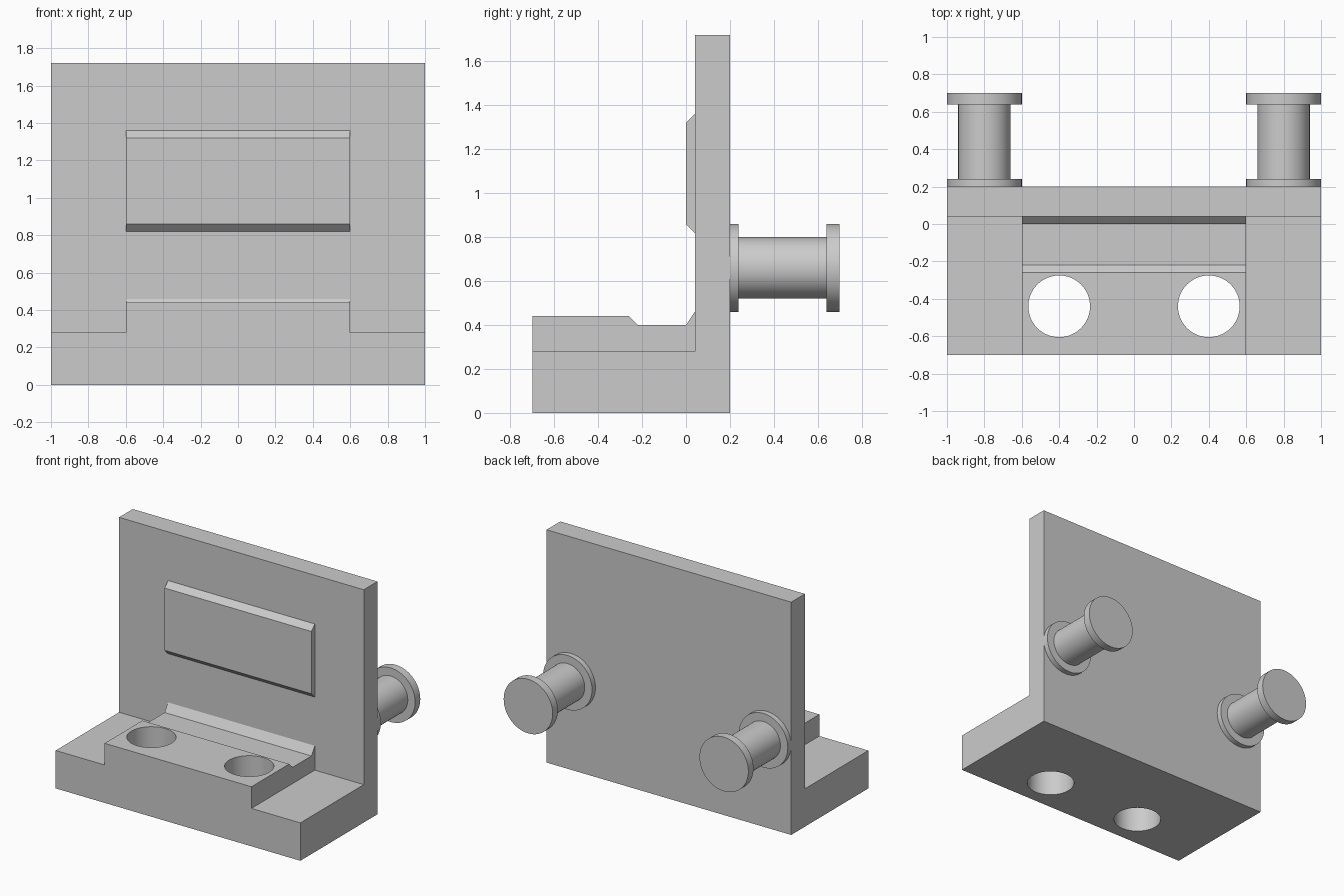
import bpy, bmesh, math
from mathutils import Matrix, Vector

if "Cube" in bpy.data.objects:
    bpy.data.objects.remove(bpy.data.objects["Cube"], do_unlink=True)

grey = bpy.data.materials.new("plain_grey")
grey.use_nodes = True
COLOUR = (0.6, 0.6, 0.6, 1)
grey.diffuse_color = COLOUR
grey.node_tree.nodes["Principled BSDF"].inputs["Base Color"].default_value = COLOUR


def finish(name, bm):
    bmesh.ops.recalc_face_normals(bm, faces=bm.faces[:])
    mesh = bpy.data.meshes.new(name)
    bm.to_mesh(mesh)
    bm.free()
    mesh.materials.append(grey)
    obj = bpy.data.objects.new(name, mesh)
    bpy.context.collection.objects.link(obj)
    return obj


def extrude_profile(name, profile, half_width):
    """Extrude a side outline of (y, z) points across x."""
    bm = bmesh.new()
    face = bm.faces.new([bm.verts.new((-half_width, y, z)) for y, z in profile])
    moved = bmesh.ops.extrude_face_region(bm, geom=[face])["geom"]
    verts = [g for g in moved if isinstance(g, bmesh.types.BMVert)]
    bmesh.ops.translate(bm, verts=verts, vec=(2 * half_width, 0, 0))
    return finish(name, bm)


def lathe(name, profile, location, rotation):
    """Spin an outline of (radius, height) points about an axis."""
    bm = bmesh.new()
    verts = [bm.verts.new((r, 0, h)) for r, h in profile]
    edges = [bm.edges.new(pair) for pair in zip(verts, verts[1:])]
    bmesh.ops.spin(bm, geom=verts + edges, cent=(0, 0, 0), axis=(0, 0, 1),
                   angle=math.tau, steps=64)
    bmesh.ops.remove_doubles(bm, verts=bm.verts[:], dist=0.0001)
    bm.transform(Matrix.Translation(Vector(location)) @ rotation)
    return finish(name, bm)


def combine(target, other, operation):
    """Apply a boolean and discard the helper object."""
    other.hide_render = True
    mod = target.modifiers.new("combine", "BOOLEAN")
    mod.object, mod.operation, mod.solver = other, operation, "EXACT"
    bpy.context.view_layer.objects.active = target
    bpy.ops.object.modifier_apply(modifier=mod.name)
    bpy.data.objects.remove(other, do_unlink=True)


def smooth(obj):
    bpy.ops.object.select_all(action="DESELECT")
    obj.select_set(True)
    bpy.context.view_layer.objects.active = obj
    bpy.ops.object.shade_smooth_by_angle(angle=math.radians(30))


# Base and upright wall
bracket = extrude_profile("bracket", [
    (-0.7, 0), (0.2, 0), (0.2, 1.72), (0.04, 1.72), (0.04, 0.28), (-0.7, 0.28)], 1)

# Raised seat with chamfered channel, sunk into the base
seat = extrude_profile("seat", [
    (-0.7, 0.1), (0.1, 0.1), (0.1, 0.46), (0.04, 0.46), (0, 0.4),
    (-0.22, 0.4), (-0.26, 0.44), (-0.7, 0.44)], 0.6)
combine(bracket, seat, "UNION")

# Chamfered pad on the wall
pad = extrude_profile("pad", [
    (0.1, 0.82), (0.1, 1.36), (0.04, 1.36), (0, 1.32), (0, 0.86), (0.04, 0.82)], 0.6)
combine(bracket, pad, "UNION")

# Two round through holes
for side in (-1, 1):
    cutter = lathe("hole_cutter", [(0, -0.1), (0.165, -0.1), (0.165, 0.6), (0, 0.6)],
                   (0.4 * side, -0.44, 0), Matrix.Identity(4))
    combine(bracket, cutter, "DIFFERENCE")
smooth(bracket)

# Flanged spools on the back
backward = Matrix.Rotation(-math.pi / 2, 4, "X")
spool_outline = [(0, 0), (0.2, 0), (0.2, 0.04), (0.14, 0.04),
                 (0.14, 0.44), (0.2, 0.44), (0.2, 0.5), (0, 0.5)]
for side, label in ((-1, "right"), (1, "left")):
    smooth(lathe(label + "_spool", spool_outline, (0.8 * side, 0.2, 0.66), backward))
